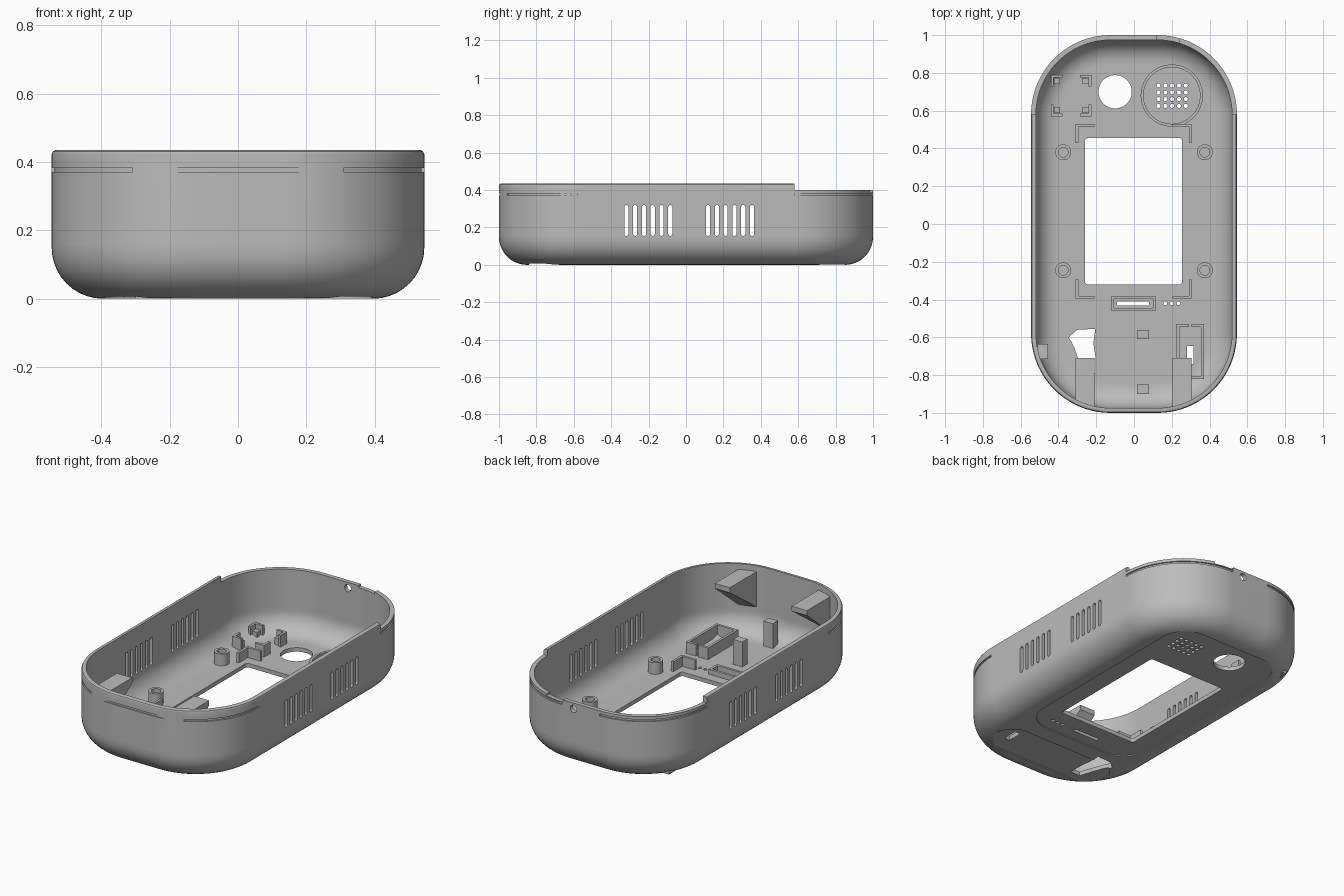
import bpy, bmesh
from math import sin, cos, pi, sqrt, radians

if "Cube" in bpy.data.objects:
    bpy.data.objects.remove(bpy.data.objects["Cube"])

HALF_W, HALF_L, CORNER = 0.545, 1.0, 0.42
WALL, FLOOR, RIM = 0.026, 0.03, 0.435

grey = bpy.data.materials.new("grey plastic")
grey.use_nodes = True
grey.diffuse_color = (0.5, 0.5, 0.5, 1)
grey.node_tree.nodes["Principled BSDF"].inputs["Base Color"].default_value = grey.diffuse_color


# ---- helpers ----
def arc(cx, cy, r, a0, a1, n=12):
    angles = [radians(a0 + (a1 - a0) * i / n) for i in range(n + 1)]
    return [(cx + r * cos(a), cy + r * sin(a)) for a in angles]


def circle(cx, cy, r, n=32):
    return arc(cx, cy, r, 0, 360, n)[:-1]


def rounded(x0, x1, y0, y1, r, n=6):
    return (arc(x1 - r, y1 - r, r, 0, 90, n) + arc(x0 + r, y1 - r, r, 90, 180, n)
            + arc(x0 + r, y0 + r, r, 180, 270, n) + arc(x1 - r, y0 + r, r, 270, 360, n))


def rect(x0, x1, y0, y1):
    return [(x0, y0), (x1, y0), (x1, y1), (x0, y1)]


def place(p, h, axis):
    a, b = p
    return {"z": (a, b, h), "x": (h, a, b), "y": (a, h, b)}[axis]


def skin(bm, rings, closed=False):
    """Join rings of equal length with quads; cap both ends unless closed."""
    rows = [[bm.verts.new(c) for c in ring] for ring in rings]
    pairs = list(zip(rows, rows[1:])) + ([(rows[-1], rows[0])] if closed else [])
    for lo, hi in pairs:
        for i in range(len(lo)):
            j = (i + 1) % len(lo)
            bm.faces.new((lo[i], lo[j], hi[j], hi[i]))
    if not closed:
        bm.faces.new(rows[0][::-1])
        bm.faces.new(rows[-1])


def prism(bm, pts, h0, h1, axis="z"):
    skin(bm, [[place(p, h, axis) for p in pts] for h in (h0, h1)])


def tube(bm, cx, cy, r_out, r_in, h0, h1):
    steps = ((r_out, h0), (r_out, h1), (r_in, h1), (r_in, h0))
    skin(bm, [[(x, y, h) for x, y in circle(cx, cy, r)] for r, h in steps], True)


def finish(bm, name):
    bmesh.ops.recalc_face_normals(bm, faces=bm.faces)
    mesh = bpy.data.meshes.new(name)
    bm.to_mesh(mesh)
    bm.free()
    mesh.materials.append(grey)
    mesh.shade_smooth()
    mesh.set_sharp_from_angle(angle=radians(30))
    ob = bpy.data.objects.new(name, mesh)
    bpy.context.scene.collection.objects.link(ob)
    return ob


# ---- shell: stacked rounded outlines from the underside, over the rim, to the inner floor ----
def outline(inset, z):
    w, l = HALF_W - inset, HALF_L - inset
    return [(x, y, z) for x, y in rounded(-w, w, -l, l, CORNER - inset, 20)]


def fillet(r, centre_z):
    turns = [i * pi / 20 for i in range(11)]
    return [(0.15 - r * sin(t), centre_z - r * cos(t)) for t in turns]


inner_r = 0.15 - WALL
profile = [(0.16, 0)] + fillet(0.15, 0.15)
profile += [(0, 0.16), (0, RIM - 0.012), (0.004, RIM - 0.004), (0.012, RIM), (WALL, RIM), (WALL, 0.17)]
profile += fillet(inner_r, FLOOR + inner_r)[::-1] + [(0.16, FLOOR)]
bm = bmesh.new()
skin(bm, [outline(d, z) for d, z in profile])
shell = finish(bm, "shell")

# ---- through cuts ----
bm = bmesh.new()
prism(bm, rect(-1, 1, 0.58, 1.2), 0.40, 0.6)                          # lowered back rim
prism(bm, rounded(-0.26, 0.255, -0.32, 0.455, 0.015), -0.1, 0.1)      # screen window
prism(bm, circle(-0.1, 0.7, 0.088, 48), -0.1, 0.1)                    # lens opening
prism(bm, rounded(-0.09, 0.08, -0.432, -0.41, 0.008), -0.1, 0.1)      # slot
for i in range(3):
    prism(bm, circle(0.165 + 0.035 * i, -0.42, 0.01, 16), -0.1, 0.1)  # pin holes
for i in range(5):
    for j in range(4):
        prism(bm, circle(0.13 + 0.036 * i, 0.625 + 0.036 * j, 0.011, 16), -0.1, 0.1)
icon = [(-0.345, -0.6), (-0.3, -0.56), (-0.205, -0.555), (-0.215, -0.63), (-0.205, -0.7),
        (-0.205, -0.79), (-0.27, -0.79), (-0.3, -0.7), (-0.32, -0.645)]
prism(bm, icon, -0.1, 0.1)                                            # button openings
prism(bm, rect(0.28, 0.315, -0.74, -0.645), -0.1, 0.1)
for start in (-0.319, 0.118):                                         # side vents
    for i in range(6):
        y = start + 0.047 * i
        prism(bm, rounded(y - 0.011, y + 0.011, 0.155, 0.32, 0.0105), -0.7, 0.7, "x")
prism(bm, circle(0.05, 0.365, 0.022, 24), 0.9, 1.1, "y")              # cord hole in back wall
prism(bm, rect(-0.21, 0.21, -1.05, -0.992), 0.37, 0.382)              # seam grooves
cx, cy = HALF_W - CORNER, HALF_L - CORNER
for s in (1, -1):
    for side, end in ((-1, 64), (1, 90)):
        pts = arc(cx, cy, CORNER + 0.03, 0, end, 20) + arc(cx, cy, CORNER - 0.008, end, 0, 20)
        prism(bm, [(s * x, side * y) for x, y in pts], 0.37, 0.382)
openings = finish(bm, "openings_cutter")

# ---- shallow recesses underneath and the small rim notch ----
bm = bmesh.new()
prism(bm, rounded(-0.37, 0.37, -0.5, 0.85, 0.16, 10), -0.1, 0.006)
prism(bm, rounded(-0.39, 0.39, -0.84, -0.6, 0.115, 10), -0.1, 0.006)
prism(bm, rect(0.12, 0.24, 0.9, 1.1), 0.387, 0.6)
recesses = finish(bm, "recess_cutter")

for cutter in (openings, recesses):
    mod = shell.modifiers.new("cut", "BOOLEAN")
    mod.operation, mod.solver, mod.object = "DIFFERENCE", "EXACT", cutter
graph = bpy.context.evaluated_depsgraph_get()
shell.data = bpy.data.meshes.new_from_object(shell.evaluated_get(graph))
shell.modifiers.clear()
for cutter in (openings, recesses):
    bpy.data.objects.remove(cutter)
shell.data.shade_smooth()
shell.data.set_sharp_from_angle(angle=radians(30))
shell.modifiers.new("even shading", "WEIGHTED_NORMAL").keep_sharp = True

BASE, T = 0.02, 0.015  # foot of the inner parts, thin wall thickness


def corner_bracket(bm, x, y, sx, sy, leg, top):
    """L-shaped wall with its outer corner at x, y and legs running along sx, sy."""
    pts = [(0, 0), (leg, 0), (leg, T), (T, T), (T, leg), (0, leg)]
    prism(bm, [(x + sx * a, y + sy * b) for a, b in pts], BASE, top)


# ---- screen brackets ----
bm = bmesh.new()
for x, sx in ((-0.31, 1), (0.305, -1)):
    for y, sy in ((-0.395, 1), (0.53, -1)):
        corner_bracket(bm, x, y, sx, sy, 0.1, 0.09)
finish(bm, "screen_brackets")

# ---- sensor brackets with corner pads ----
bm = bmesh.new()
for x, sx in ((-0.44, 1), (-0.225, -1)):
    for y, sy in ((0.57, 1), (0.79, -1)):
        corner_bracket(bm, x, y, sx, sy, 0.062, 0.1)
        px, py = x + sx * 0.033, y + sy * 0.033
        prism(bm, rect(px - 0.016, px + 0.016, py - 0.016, py + 0.016), BASE, 0.07)
finish(bm, "sensor_brackets")

# ---- screw bosses ----
bm = bmesh.new()
for x in (-0.375, 0.375):
    for y in (-0.245, 0.38):
        tube(bm, x, y, 0.042, 0.026, BASE, 0.1)
finish(bm, "screw_bosses")

# ---- speaker ring ----
bm = bmesh.new()
tube(bm, 0.2, 0.68, 0.165, 0.15, BASE, 0.07)
finish(bm, "speaker_ring")

# ---- slot frame ----
bm = bmesh.new()
frame = [[(x, y, z) for x, y in rect(-0.12 + d, 0.115 - d, -0.46 + d, -0.38 - d)]
         for d, z in ((0, BASE), (0, 0.06), (T, 0.06), (T, BASE))]
skin(bm, frame, True)
finish(bm, "slot_frame")

# ---- switch housing ----
bm = bmesh.new()
for r in ((0.225, 0.29, -0.545, -0.53), (0.305, 0.37, -0.545, -0.53), (0.225, 0.24, -0.82, -0.545),
          (0.355, 0.37, -0.82, -0.545), (0.24, 0.355, -0.82, -0.805)):
    prism(bm, rect(*r), BASE, 0.1)
finish(bm, "switch_housing")

# ---- support posts ----
bm = bmesh.new()
for y in (-0.585, -0.875):
    prism(bm, rect(0.017, 0.08, y - 0.024, y + 0.024), BASE, 0.18)
finish(bm, "support_posts")

# ---- wall clip ----
bm = bmesh.new()
prism(bm, rect(-0.512, -0.455, -0.715, -0.635), 0.11, 0.2)
finish(bm, "wall_clip")

# ---- wedge supports on the front wall, their backs following the curved wall ----
bm = bmesh.new()
for x0, x1 in ((-0.31, -0.208), (0.205, 0.305)):
    prism(bm, [(-0.97, 0.40), (-0.71, 0.40), (-0.71, 0.37), (-0.97, 0.18)], x0, x1, "x")
for v in bm.verts:
    if v.co.y < -0.9:
        v.co.y = -cy - sqrt((CORNER - 0.015) ** 2 - (abs(v.co.x) - cx) ** 2)
finish(bm, "wedge_supports")
